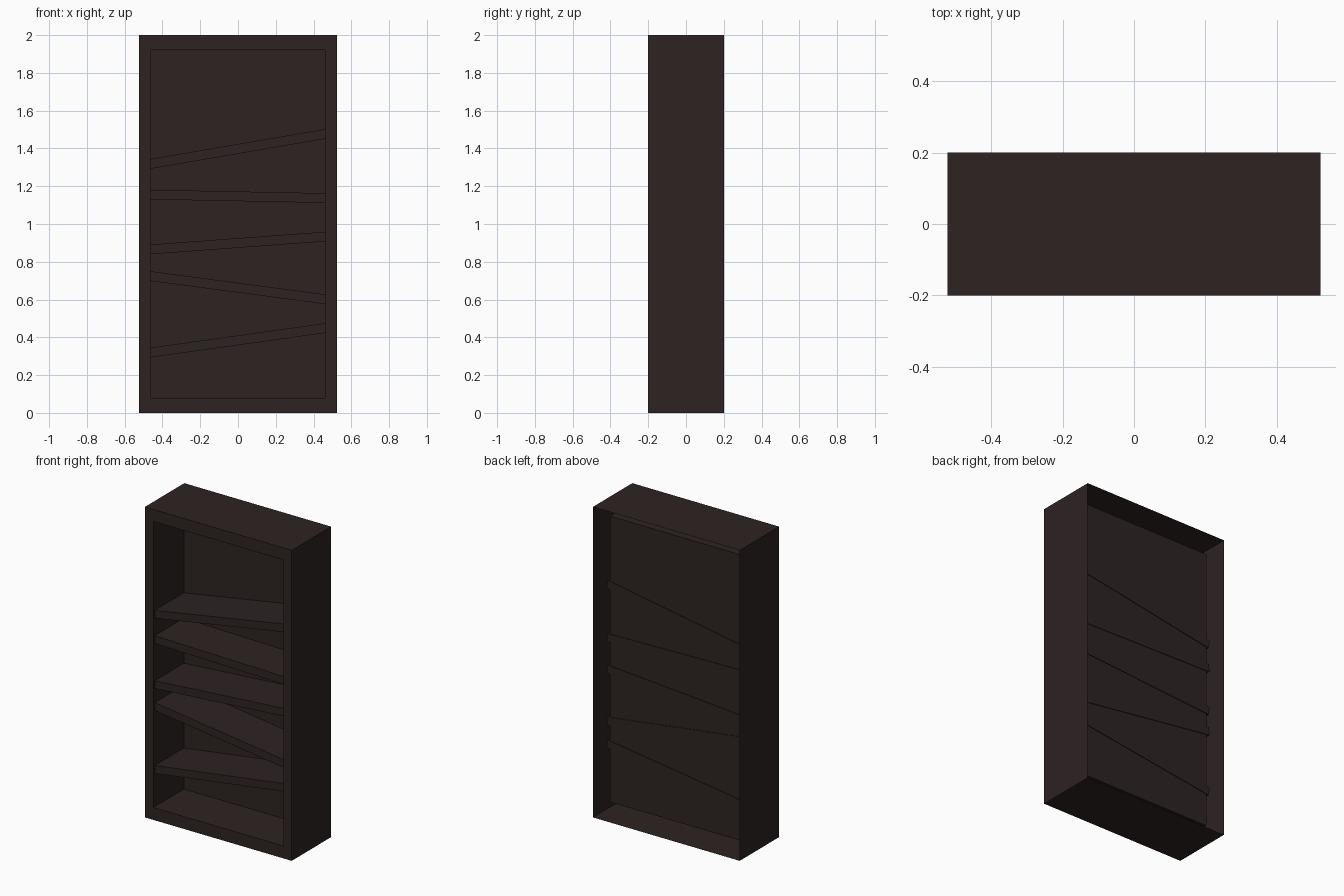
import bpy
import bmesh
import math

if "Cube" in bpy.data.objects:
    bpy.data.objects.remove(bpy.data.objects["Cube"], do_unlink=True)

wood = bpy.data.materials.new("dark brown wood")
wood.use_nodes = True
colour = (0.026, 0.017, 0.0165, 1)
wood.diffuse_color = colour
wood.node_tree.nodes["Principled BSDF"].inputs["Base Color"].default_value = colour


def add_object(name, bm):
    mesh = bpy.data.meshes.new(name)
    bm.to_mesh(mesh)
    bm.free()
    mesh.materials.append(wood)
    obj = bpy.data.objects.new(name, mesh)
    bpy.context.collection.objects.link(obj)
    return obj


# Cabinet: hollow sheet shell, open at the rear, folded in at the front
FRONT, REAR, PANEL = -0.2, 0.2, 0.11
OUTER = (0.523, 0.0, 2.0)
INNER = (0.463, 0.08, 1.922)

bm = bmesh.new()


def ring(size, y):
    half, low, high = size
    return [bm.verts.new((x, y, z)) for x, z in
            ((-half, low), (half, low), (half, high), (-half, high))]


rings = [ring(OUTER, REAR), ring(OUTER, FRONT), ring(INNER, FRONT), ring(INNER, PANEL)]
for a, b in zip(rings, rings[1:]):
    for i in range(4):
        j = (i + 1) % 4
        bm.faces.new((a[i], a[j], b[j], b[i]))
bm.faces.new(rings[-1])  # recessed back panel
add_object("cabinet", bm)

# Tilted shelves: top height at the -x and +x ends of the opening
SHELF_FRONT, SHELF_REAR = -0.185, 0.114
THICK, HALF_SPAN = 0.051, 0.482
shelves = [(0.345, 0.475), (0.75, 0.627), (0.891, 0.959), (1.181, 1.163), (1.344, 1.503)]

for n, (start, end) in enumerate(shelves, 1):
    slope = math.atan2(end - start, 2 * INNER[0])
    bm = bmesh.new()
    bmesh.ops.create_cube(bm, size=1)
    shelf = add_object(f"shelf_{n}", bm)
    shelf.scale = (2 * HALF_SPAN / math.cos(slope), SHELF_REAR - SHELF_FRONT, THICK)
    shelf.rotation_euler.y = -slope
    shelf.location = (0, (SHELF_FRONT + SHELF_REAR) / 2,
                      (start + end) / 2 - THICK / 2 / math.cos(slope))
